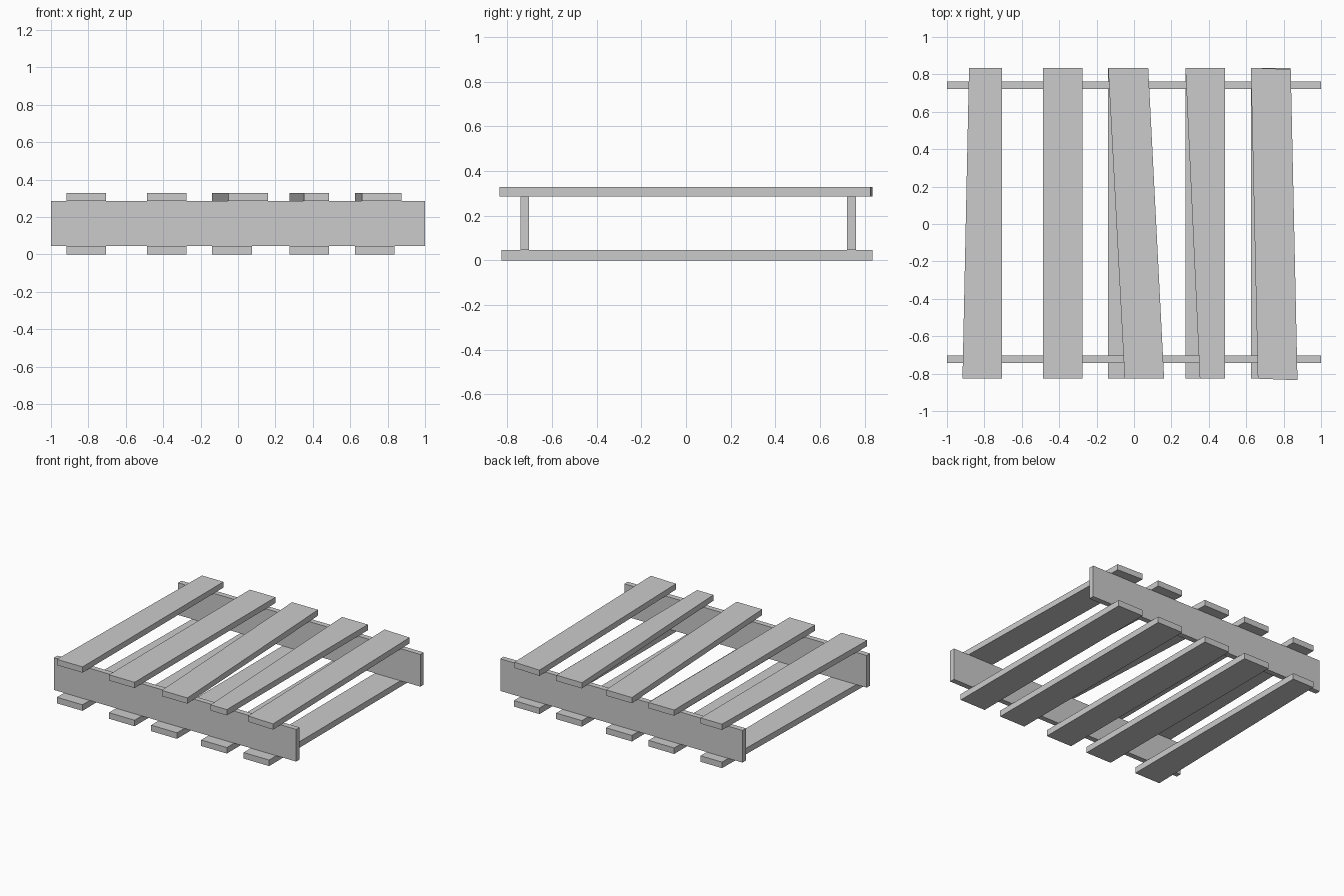
import bpy

if "Cube" in bpy.data.objects:
    bpy.data.objects.remove(bpy.data.objects["Cube"])

FRONT, BACK = -0.827, 0.835


def prism(name, corners, z0, z1):
    """Plank from four plan corners: front-left, front-right, back-right, back-left."""
    verts = [(x, y, z) for z in (z0, z1) for x, y in corners]
    faces = [(3, 2, 1, 0), (4, 5, 6, 7)]
    faces += [(i, (i + 1) % 4, (i + 1) % 4 + 4, i + 4) for i in range(4)]
    mesh = bpy.data.meshes.new(name)
    mesh.from_pydata(verts, [], faces)
    obj = bpy.data.objects.new(name, mesh)
    bpy.context.collection.objects.link(obj)
    return obj


def slat(name, front, back, z0, z1, skew=0.0):
    """Slat given its x range at the front and at the back."""
    prism(name, [(front[0], FRONT), (front[1], FRONT - skew),
                 (back[1], BACK - skew), (back[0], BACK)], z0, z1)


# Two upright side boards
for name, y0, y1 in (("front_stringer", -0.742, -0.702), ("back_stringer", 0.722, 0.762)):
    prism(name, [(-1, y0), (1, y0), (1, y1), (-1, y1)], 0.045, 0.285)

# Lower slats: (front x range, back x range)
lower = [((-0.917, -0.705), (-0.882, -0.705)),
         ((-0.487, -0.275), (-0.487, -0.275)),
         ((-0.138, 0.076), (-0.138, 0.076)),
         ((0.275, 0.487), (0.275, 0.487)),
         ((0.625, 0.836), (0.625, 0.836))]
for i, (f, b) in enumerate(lower):
    slat(f"lower_slat_{i + 1}", f, b, 0.0, 0.045)

# Upper slats, some crooked or tapered
upper = [((-0.917, -0.705), (-0.882, -0.705), 0),
         ((-0.487, -0.275), (-0.487, -0.275), 0),
         ((-0.05, 0.161), (-0.138, 0.076), 0),
         ((0.352, 0.487), (0.275, 0.487), 0),
         ((0.662, 0.874), (0.625, 0.838), 0.008)]
for i, (f, b, s) in enumerate(upper):
    slat(f"upper_slat_{i + 1}", f, b, 0.285, 0.328, s)
